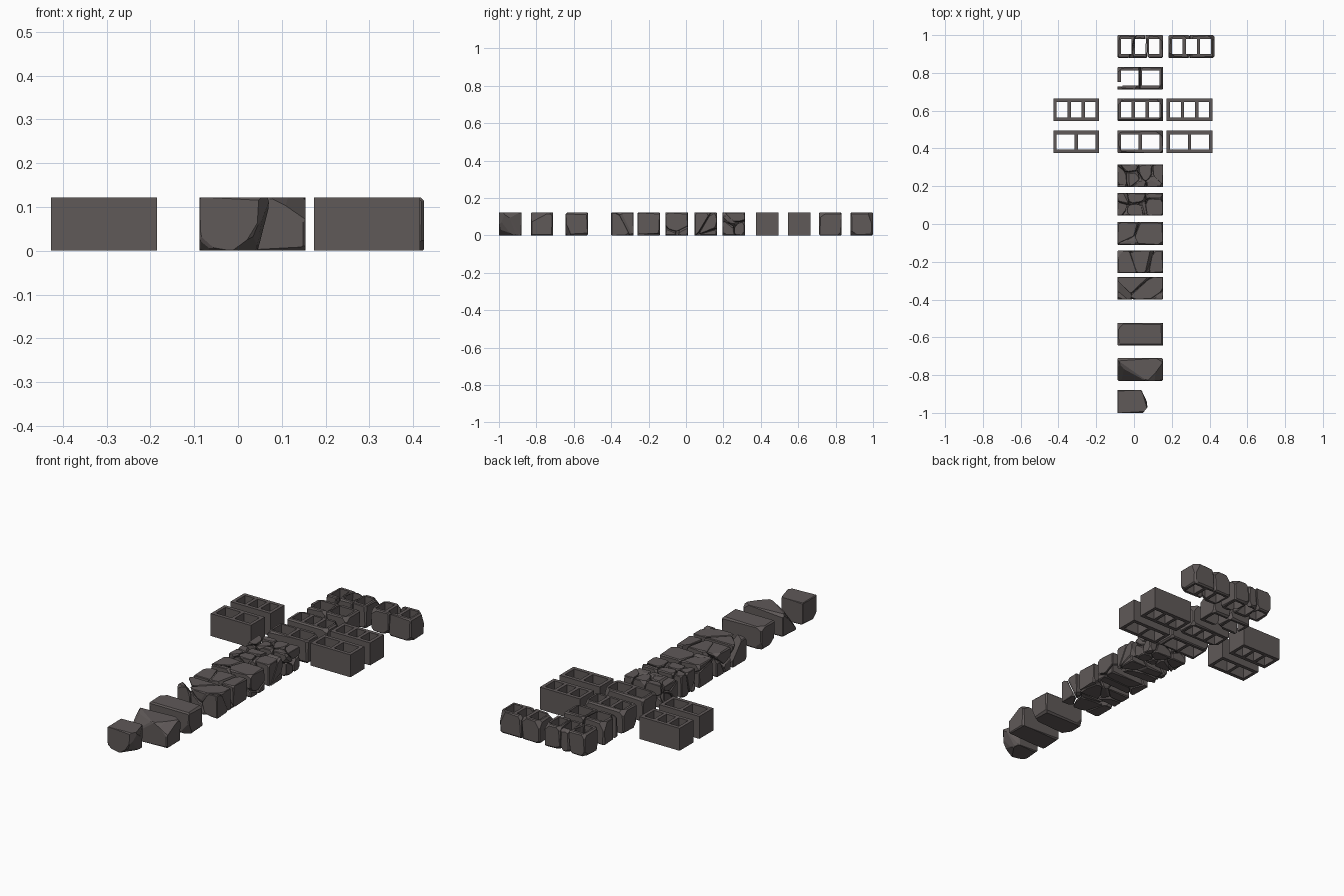
import bpy, bmesh, random
from mathutils import Vector, Matrix

if "Cube" in bpy.data.objects:
    bpy.data.objects.remove(bpy.data.objects["Cube"])

W, D, H = 0.242, 0.12, 0.122           # one building block
CX, RX, LX = 0.033, 0.294, -0.306      # column centres

stone = bpy.data.materials.new("dark grey stone")
stone.diffuse_color = (0.115, 0.100, 0.098, 1)
stone.use_nodes = True
stone.node_tree.nodes["Principled BSDF"].inputs["Base Color"].default_value = stone.diffuse_color


def box(lo, hi):
    bm = bmesh.new()
    lo, hi = Vector(lo), Vector(hi)
    m = Matrix.Translation((lo + hi) / 2) @ Matrix.Diagonal((*(hi - lo), 1))
    bmesh.ops.create_cube(bm, size=1, matrix=m)
    return bm


def cut(bm, co, n):
    """Slice away everything on the n side of a plane and close the solid."""
    bmesh.ops.bisect_plane(bm, geom=bm.verts[:] + bm.edges[:] + bm.faces[:], dist=1e-6,
                           plane_co=co, plane_no=n, clear_outer=True)
    bmesh.ops.holes_fill(bm, edges=[e for e in bm.edges if e.is_boundary], sides=0)
    bmesh.ops.recalc_face_normals(bm, faces=bm.faces[:])


def jitter(rng, s):
    return Vector([rng.uniform(-s, s) for _ in range(3)])


def wear(bm, rng, edge, corner):
    """Chip the edges lightly and the corners deeply."""
    bm.normal_update()
    planes = []
    for e in bm.edges:
        if len(e.link_faces) == 2 and e.calc_length() > 0.012:
            n = e.link_faces[0].normal + e.link_faces[1].normal
            if n.length > 0.3:
                n = (n.normalized() + jitter(rng, 0.05)).normalized()
                mid = (e.verts[0].co + e.verts[1].co) / 2
                planes.append((mid - n * rng.uniform(0.3, 1) * edge, n))
    for v in bm.verts:
        n = sum((f.normal for f in v.link_faces), Vector())
        if n.length > 0.3:
            n = (n.normalized() + jitter(rng, 0.3)).normalized()
            planes.append((v.co - n * rng.uniform(0.2, 1) * corner, n))
    for co, n in planes:
        cut(bm, co, n)


def merge(parts):
    me = bpy.data.meshes.new("solid")
    out = bmesh.new()
    for p in parts:
        p.to_mesh(me)
        out.from_mesh(me)
        p.free()
    bpy.data.meshes.remove(me)
    return out


def fracture(lo, hi, seeds, rng, gap, edge, corner):
    """Split a box into the cells around the seed points."""
    parts = []
    for i, a in enumerate(seeds):
        c = box(lo, hi)
        for j, b in enumerate(seeds):
            if i != j and c.faces:
                n = (b - a).normalized()
                cut(c, (a + b) / 2 - n * gap / 2, n)
        wear(c, rng, edge, corner)
        parts.append(c)
    return merge(parts)


def make(name, bm):
    me = bpy.data.meshes.new(name)
    bm.to_mesh(me)
    bm.free()
    me.materials.append(stone)
    ob = bpy.data.objects.new(name, me)
    bpy.context.collection.objects.link(ob)
    return ob


def carve(ob, cutters):
    """Subtract boxes from a block and bake the result."""
    tool = make("hole_cutter", merge(cutters))
    tool.hide_render = True
    mod = ob.modifiers.new("holes", 'BOOLEAN')
    mod.operation, mod.solver, mod.object = 'DIFFERENCE', 'EXACT', tool
    mod.use_self = False
    deps = bpy.context.evaluated_depsgraph_get()
    me = bpy.data.meshes.new_from_object(ob.evaluated_get(deps))
    ob.modifiers.clear()
    ob.data = me
    bpy.data.objects.remove(tool)


def bounds(x, y):
    return (Vector((x - W / 2, y - D / 2, 0)), Vector((x + W / 2, y + D / 2, H)))


def holes(x, y, count, wall=0.018):
    w = (W - wall * (count + 1)) / count
    for i in range(count):
        x0 = x - W / 2 + wall + i * (w + wall)
        yield box((x0, y - D / 2 + 0.02, -0.05), (x0 + w, y + D / 2 - 0.02, H + 0.05))


# hollow blocks: name, x, y, holes, edge wear, corner wear, number of fragments
hollow = [
    ("left_double_block", LX, 0.435, 2, 0, 0, 1),
    ("left_triple_block", LX, 0.605, 3, 0, 0, 1),
    ("right_double_block", RX, 0.435, 2, 0, 0, 1),
    ("right_triple_block", RX, 0.605, 3, 0, 0, 1),
    ("worn_double_block", CX, 0.435, 2, 0.006, 0.025, 1),
    ("worn_triple_block", CX, 0.605, 3, 0.006, 0.025, 1),
    ("broken_double_block", CX, 0.772, 2, 0.006, 0.022, 2),
    ("broken_triple_block", CX, 0.94, 3, 0.006, 0.022, 3),
    ("broken_right_block", RX + 0.01, 0.94, 3, 0.006, 0.022, 2),
]
for k, (name, x, y, count, edge, corner, frags) in enumerate(hollow):
    rng = random.Random(k + 20)
    lo, hi = bounds(x, y)
    if frags > 1:
        seeds = [Vector((x - W / 2 + W * (i + 0.5) / frags, y, H / 2)) + jitter(rng, 0.015)
                 for i in range(frags)]
        bm = fracture(lo, hi, seeds, rng, 0.003, edge, corner)
    else:
        bm = box(lo, hi)
        if edge:
            wear(bm, rng, edge, corner)
    ob = make(name, bm)
    cutters = list(holes(x, y, count))
    carve(ob, cutters)
    if name == "broken_double_block":   # missing piece of the left wall
        carve(ob, [box((x - 0.14, y - 0.045, -0.05), (x - 0.095, y - 0.02, H + 0.05))])

# cracked solid blocks: y, number of fragments
for k, (y, count) in enumerate([(0.255, 15), (0.105, 11), (-0.05, 6), (-0.2, 6), (-0.34, 5)]):
    rng = random.Random(k + 5)
    lo, hi = bounds(CX, y)
    seeds = []
    while len(seeds) < count:           # keep fragments well spread
        p = Vector([rng.uniform(a, b) for a, b in zip(lo, hi)])
        if all((p - q).length > 0.11 / count ** 0.35 for q in seeds):
            seeds.append(p)
    make(f"cracked_block_{k + 1}", fracture(lo, hi, seeds, rng, 0.003, 0.004, 0.012))

# chipped solid block with worn edges
bm = box(*bounds(CX, -0.583))
wear(bm, random.Random(3), 0.007, 0.025)
make("chipped_block", bm)

# block with a large flake missing from its front top edge
bm = box(*bounds(CX, -0.77))
cut(bm, Vector((0.03, -0.81, H)), Vector((-0.45, -0.75, 0.6)).normalized())
cut(bm, Vector((0.10, -0.83, H)), Vector((0.5, -0.5, 0.6)).normalized())
wear(bm, random.Random(8), 0.005, 0.018)
make("flaked_block", bm)

# half block, broken off on its right side
lo, hi = bounds(CX, -0.94)
bm = box(lo, hi)
for co, n in [((0.04, -0.88, H), (0.9, 0.42, 0)), ((0.077, -0.95, H), (0.95, -0.15, -0.3)),
              ((0.08, -0.96, 0.09), (0.9, 0.1, 0.3)), ((0.03, -1.0, 0.03), (0.7, -0.35, -0.5)),
              ((-0.055, -1.0, 0.0), (-0.55, -0.5, -0.65))]:
    cut(bm, Vector(co), Vector(n).normalized())
wear(bm, random.Random(4), 0.003, 0.006)
make("half_block", bm)
